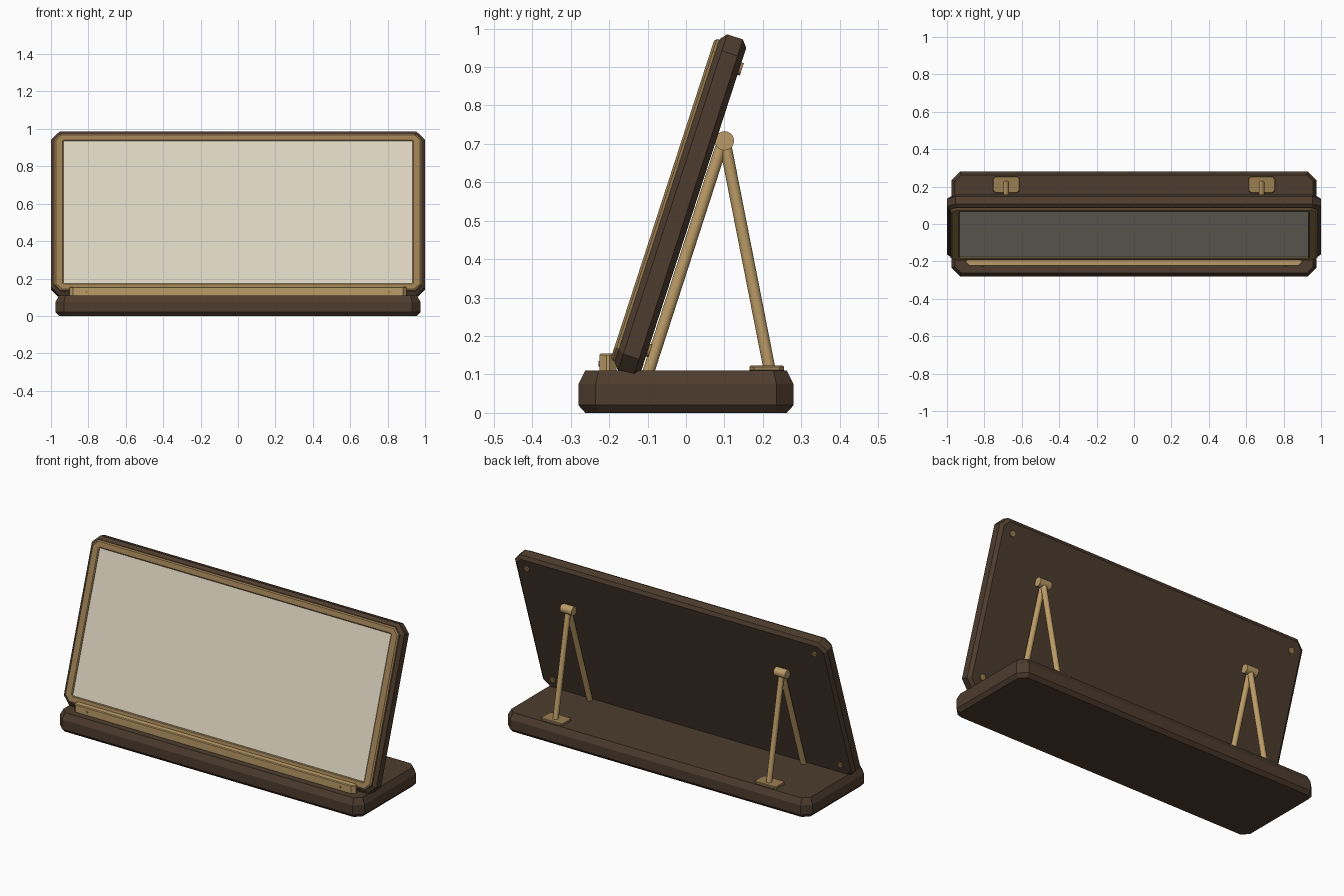
import bpy, bmesh, math
from mathutils import Matrix, Vector

if "Cube" in bpy.data.objects:
    bpy.data.objects.remove(bpy.data.objects["Cube"], do_unlink=True)


def material(name, rgb):
    m = bpy.data.materials.new(name)
    m.use_nodes = True
    m.diffuse_color = (*rgb, 1)
    m.node_tree.nodes["Principled BSDF"].inputs["Base Color"].default_value = (*rgb, 1)
    return m


WOOD = material("dark wood", (0.075, 0.045, 0.027))
BRONZE = material("bronze", (0.33, 0.21, 0.085))
BRASS = material("brass", (0.50, 0.33, 0.135))
IVORY = material("ivory screen", (0.72, 0.66, 0.53))

# Panel space: x across, y up the slope, z out of the front face
TILT = math.radians(18)
UP = Vector((0, math.sin(TILT), math.cos(TILT)))
FRONT = Vector((0, -math.cos(TILT), math.sin(TILT)))
PANEL = Matrix((Vector((1, 0, 0)), UP, FRONT)).transposed().to_4x4()
PANEL.translation = UP * 0.51 + FRONT * 0.181


def finish(bm, name, mat, matrix=Matrix()):
    bmesh.ops.recalc_face_normals(bm, faces=bm.faces)
    mesh = bpy.data.meshes.new(name)
    bm.to_mesh(mesh)
    bm.free()
    mesh.materials.append(mat)
    ob = bpy.data.objects.new(name, mesh)
    bpy.context.collection.objects.link(ob)
    ob.matrix_world = matrix
    return ob


def octagon(bm, hx, hy, c, z):
    pts = []
    for sx, sy in ((1, 1), (-1, 1), (-1, -1), (1, -1)):
        a = (sx * hx, sy * (hy - c), z)
        b = (sx * (hx - c), sy * hy, z)
        pts += [a, b] if sx == sy else [b, a]
    return [bm.verts.new(p) for p in pts]


def stack(name, mat, layers, matrix=Matrix(), ring=False):
    """Loft cut-corner rectangles given as (half x, half y, corner cut, z)."""
    bm = bmesh.new()
    loops = [octagon(bm, *layer) for layer in layers]
    pairs = list(zip(loops, loops[1:]))
    if ring:
        pairs.append((loops[-1], loops[0]))
    else:
        bm.faces.new(loops[0])
        bm.faces.new(loops[-1])
    for lo, hi in pairs:
        for i in range(8):
            j = (i + 1) % 8
            bm.faces.new((lo[i], lo[j], hi[j], hi[i]))
    return finish(bm, name, mat, matrix)


def slab(name, mat, hx, hy, c, z0, z1, inset, low, high, matrix=Matrix()):
    """Cut-corner block with bevelled bottom and top rims."""
    small = (hx - inset, hy - inset, c - inset * 0.586)
    return stack(name, mat, [(*small, z0), (hx, hy, c, z0 + low),
                             (hx, hy, c, z1 - high), (*small, z1)], matrix)


def rod(name, mat, a, b, radius, sides=20):
    a, b = Vector(a), Vector(b)
    bm = bmesh.new()
    bmesh.ops.create_cone(bm, cap_ends=True, segments=sides, radius1=radius,
                          radius2=radius, depth=(b - a).length)
    turn = (b - a).to_track_quat("Z", "Y").to_matrix().to_4x4()
    ob = finish(bm, name, mat, Matrix.Translation((a + b) / 2) @ turn)
    bpy.ops.object.select_all(action="DESELECT")
    ob.select_set(True)
    bpy.context.view_layer.objects.active = ob
    bpy.ops.object.shade_smooth_by_angle(angle=math.radians(35))
    return ob


# Base and tilted panel
slab("base", WOOD, 0.975, 0.28, 0.045, 0, 0.11, 0.018, 0.02, 0.035)
slab("panel", WOOD, 1.0, 0.46, 0.045, -0.0365, 0.0365, 0.018, 0.015, 0.015, PANEL)

# Frame and screen on the panel front
stack("frame", BRONZE, [(0.98, 0.44, 0.034, 0.036), (0.98, 0.44, 0.034, 0.043),
                        (0.973, 0.433, 0.03, 0.049), (0.938, 0.405, 0.003, 0.049),
                        (0.933, 0.4, 0.002, 0.045), (0.933, 0.4, 0.002, 0.036)],
      PANEL, ring=True)
stack("screen", IVORY, [(0.934, 0.401, 0.002, 0.036), (0.934, 0.401, 0.002, 0.041)], PANEL)

# Retaining lip along the front of the base
slab("front_lip", BRASS, 0.9, 0.022, 0.018, 0.105, 0.155, 0.004, 0.004, 0.004,
     Matrix.Translation((0, -0.203, 0)))

for side, s in (("left", 1), ("right", -1)):
    x = 0.683 * s
    # Support: foot plate, hinge barrel and two legs
    slab(side + "_foot_plate", BRONZE, 0.07, 0.045, 0.012, 0.108, 0.123, 0.003, 0.003, 0.003,
         Matrix.Translation((x, 0.21, 0)))
    rod(side + "_hinge", BRASS, (x - 0.037, 0.1, 0.708), (x + 0.037, 0.1, 0.708), 0.025)
    rod(side + "_rear_leg", BRASS, (x, 0.217, 0.115), (x, 0.102, 0.7), 0.0155)
    rod(side + "_front_leg", BRASS, (x, -0.1, 0.1), (x, 0.094, 0.7), 0.0155)
    # Lip pin
    rod(side + "_lip_pin", BRONZE, (0.81 * s, -0.22, 0.128), (0.81 * s, -0.228, 0.128), 0.007, 12)
    # Screws at the panel's back corners
    for level, t in (("upper", 1), ("lower", -1)):
        p = Vector((0.92 * s, 0.385 * t, -0.034))
        rod(f"{side}_{level}_screw", BRONZE, PANEL @ p,
            PANEL @ (p + Vector((0, 0, -0.009))), 0.017, 16)
